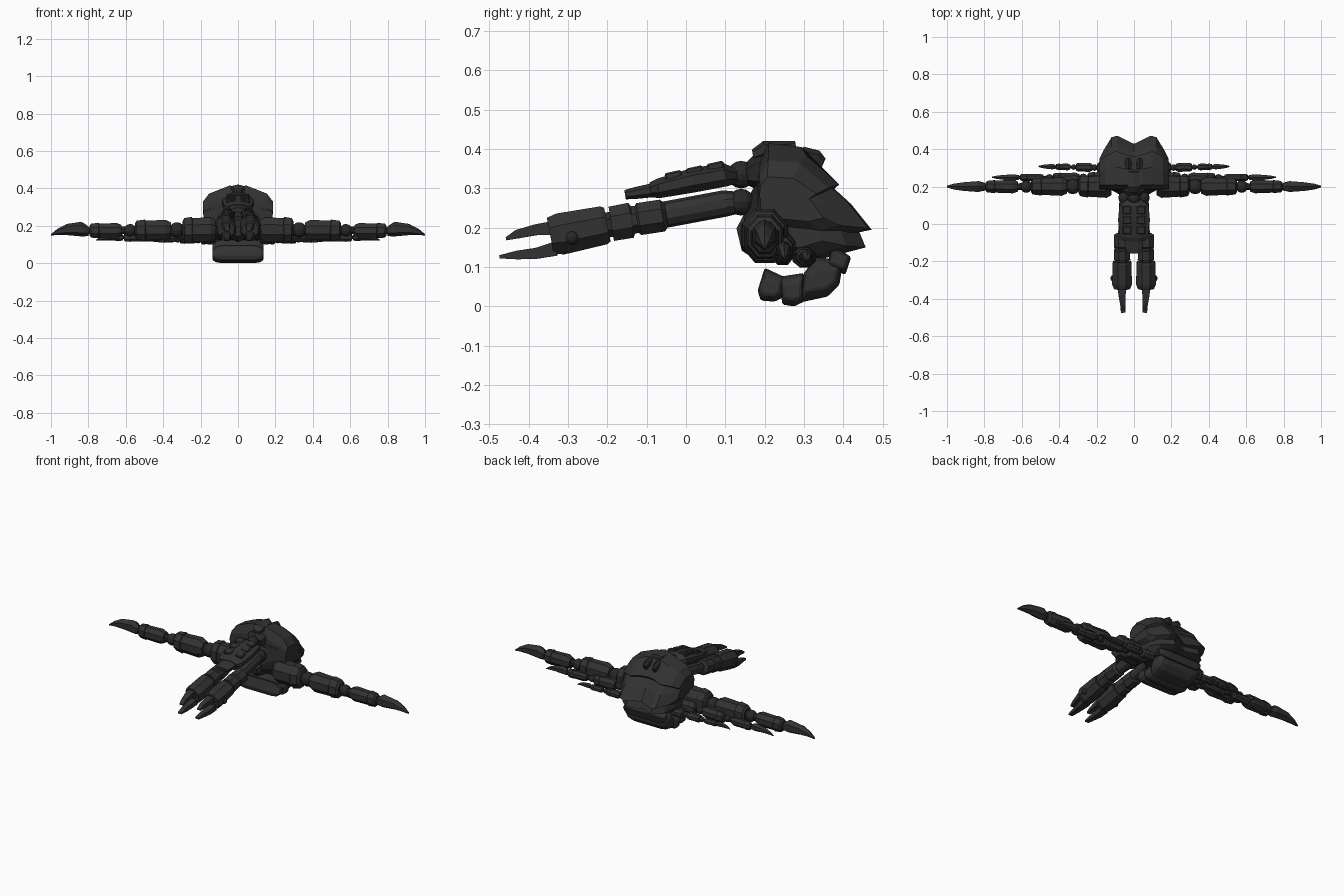
import bpy, bmesh, math
from mathutils import Vector

cube = bpy.data.objects.get("Cube")
if cube:
    bpy.data.objects.remove(cube, do_unlink=True)


def material(name, colour):
    m = bpy.data.materials.new(name)
    m.use_nodes = True
    m.diffuse_color = colour
    m.node_tree.nodes["Principled BSDF"].inputs["Base Color"].default_value = colour
    return m


ARMOUR = material("charcoal armour", (0.032, 0.032, 0.033, 1))
JOINT = material("black joint", (0.021, 0.021, 0.023, 1))


def finish(name, bm, mat, bevel=0):
    bmesh.ops.recalc_face_normals(bm, faces=bm.faces)
    me = bpy.data.meshes.new(name)
    bm.to_mesh(me)
    bm.free()
    me.materials.append(mat)
    ob = bpy.data.objects.new(name, me)
    bpy.context.collection.objects.link(ob)
    if bevel:
        mod = ob.modifiers.new("edge bevel", "BEVEL")
        mod.width, mod.segments = bevel, 1
    return ob


def skin(bm, rings):
    """Bridge equal rings of points and cap both ends."""
    rows = [[bm.verts.new(p) for p in ring] for ring in rings]
    n = len(rows[0])
    for a, b in zip(rows, rows[1:]):
        for i in range(n):
            j = (i + 1) % n
            bm.faces.new((a[i], a[j], b[j], b[i]))
    bm.faces.new(rows[0])
    bm.faces.new(rows[-1])


def tube(name, stations, sides=8, mat=ARMOUR):
    """Loft an elliptical section through (centre, half width, half height)."""
    pts = [Vector(s[0]) for s in stations]
    d = (pts[-1] - pts[0]).normalized()
    side = d.cross(Vector((0, 0, 1))).normalized()
    up = side.cross(d)
    k = 1 / math.cos(math.pi / sides)
    angles = [2 * math.pi * (i + 0.5) / sides for i in range(sides)]
    bm = bmesh.new()
    skin(bm, [[p + side * (w * k * math.cos(a)) + up * (h * k * math.sin(a)) for a in angles]
              for p, (_, w, h) in zip(pts, stations)])
    return finish(name, bm, mat)


def ball(name, loc, r, mat=JOINT):
    bm = bmesh.new()
    bmesh.ops.create_uvsphere(bm, u_segments=12, v_segments=8, radius=r)
    bmesh.ops.translate(bm, verts=bm.verts, vec=loc)
    return finish(name, bm, mat)


def shell(name, profile, stations, pivot, mat=ARMOUR, bevel=0):
    """Side profile lofted across x, scaled at each (x, y scale, z scale)."""
    full = [(-x, a, b) for x, a, b in reversed(stations) if x > 0] + stations
    py, pz = pivot
    bm = bmesh.new()
    skin(bm, [[(x, py + (y - py) * a, pz + (z - pz) * b) for y, z in profile]
              for x, a, b in full])
    return finish(name, bm, mat, bevel)


def box(name, loc, size, tilt=0, mat=ARMOUR, bevel=0.004):
    bm = bmesh.new()
    bmesh.ops.create_cube(bm, size=1)
    bmesh.ops.scale(bm, verts=bm.verts, vec=size)
    ob = finish(name, bm, mat, bevel)
    ob.location, ob.rotation_euler.x = loc, tilt
    return ob


# Overlapping back plates, notched along the middle at the rear
shell("upper_back_plate",
      [(0.18, 0.30), (0.185, 0.36), (0.21, 0.415), (0.305, 0.405), (0.39, 0.318),
       (0.36, 0.29), (0.22, 0.26)],
      [(0, 0.84, 0.96), (0.045, 0.9, 1), (0.1, 1, 0.86), (0.155, 0.85, 0.72), (0.187, 0.7, 0.45)],
      (0.2, 0.26))
shell("middle_back_plate",
      [(0.18, 0.20), (0.18, 0.32), (0.36, 0.315), (0.42, 0.26), (0.472, 0.195), (0.40, 0.18)],
      [(0, 0.84, 1), (0.09, 1, 1), (0.12, 0.97, 0.95), (0.165, 0.7, 0.85), (0.185, 0.55, 0.6)],
      (0.2, 0.27))
shell("lower_back_plate",
      [(0.21, 0.15), (0.21, 0.24), (0.43, 0.215), (0.457, 0.15), (0.35, 0.122)],
      [(0, 0.88, 1), (0.085, 1, 1), (0.14, 0.8, 0.9), (0.165, 0.55, 0.6)],
      (0.21, 0.19))

# Dark body core with a face set between the legs
tube("body_core", [((0, 0.15, 0.20), 0.06, 0.05), ((0, 0.19, 0.22), 0.13, 0.09),
                   ((0, 0.32, 0.22), 0.13, 0.09)], 10, JOINT)
tube("face_mask", [((0, 0.135, 0.17), 0.03, 0.025), ((0, 0.17, 0.18), 0.06, 0.06),
                   ((0, 0.22, 0.19), 0.07, 0.07)], 6)
tube("neck_collar", [((0, 0.155, 0.335), 0.04, 0.025), ((0, 0.18, 0.34), 0.055, 0.04),
                     ((0, 0.25, 0.35), 0.055, 0.045)], 6, JOINT)
tube("top_hatch", [((0, 0.17, 0.385), 0.02, 0.012), ((0, 0.2, 0.40), 0.035, 0.018),
                   ((0, 0.28, 0.405), 0.03, 0.014)], 6)
for x in (-0.03, 0.03):
    tube("right_vent" if x < 0 else "left_vent",
         [((x, 0.29, 0.385), 0.014, 0.02), ((x, 0.33, 0.375), 0.016, 0.02),
          ((x, 0.348, 0.36), 0.01, 0.015)], 6, JOINT)

# Abdomen curled forward beneath the body
WIDE = [(0, 1, 1), (0.09, 1, 1), (0.12, 0.92, 0.85), (0.136, 0.7, 0.5)]
for label, prof in (
        ("root", [(0.37, 0.16), (0.42, 0.125), (0.405, 0.08), (0.36, 0.10)]),
        ("rear", [(0.30, 0.085), (0.33, 0.125), (0.40, 0.118), (0.39, 0.055), (0.36, 0.025), (0.29, 0.01)]),
        ("middle", [(0.235, 0.075), (0.30, 0.085), (0.30, 0.012), (0.275, 0), (0.245, 0.005)]),
        ("tip", [(0.20, 0.098), (0.25, 0.075), (0.245, 0.022), (0.225, 0.012), (0.19, 0.015), (0.182, 0.04)])):
    c = (sum(p[0] for p in prof) / len(prof), sum(p[1] for p in prof) / len(prof))
    shell("abdomen_" + label, prof, WIDE, c, bevel=0.004)


def leg(name, s, length, root, tip, w, h):
    """Armoured sideways leg: three plated segments, ball joints, curved blade."""
    def at(t, dz=0):
        return (s * (0.12 + (length - 0.12) * t), root[0] + (tip[0] - root[0]) * t,
                root[1] + (tip[1] - root[1]) * t + dz)

    for i, (a, b, k) in enumerate(((0, 0.2, 1), (0.27, 0.49, 0.82), (0.57, 0.765, 0.6))):
        d = b - a
        tube(f"{name}_segment_{i + 1}",
             [(at(a), w * k * 0.75, h * k * 0.7), (at(a + d * 0.15), w * k, h * k * 0.95),
              (at(a + d * 0.7), w * k * 0.9, h * k * 0.9),
              (at(a + d * 0.72), w * k * 0.97, h * k), (at(a + d * 0.95), w * k * 0.85, h * k * 0.9),
              (at(b), w * k * 0.6, h * k * 0.65)])
        tube(f"{name}_link_{i + 1}", [(at(b - 0.02), w * k * 0.4, h * k * 0.4),
                                      (at(b + 0.1), w * k * 0.35, h * k * 0.35)], 8, JOINT)
        ball(f"{name}_joint_{i + 1}", at(b + 0.035 * k), min(w, h) * k * 0.68)
    tube(name + "_blade", [(at(0.775), w * 0.35, h * 0.35), (at(0.81, h * 0.12), w * 0.48, h * 0.5),
                           (at(0.9, h * 0.1), w * 0.38, h * 0.38),
                           (at(0.96, -h * 0.08), w * 0.25, h * 0.2), (at(1, -h * 0.3), w * 0.08, h * 0.04)], 6)


def arm(name, s):
    """Forward arm: round upper part, two plated blocks and a two-pronged claw."""
    x = 0.064 * s
    ball(name + "_shoulder", (0.05 * s, 0.14, 0.265), 0.034)
    tube(name + "_upper", [((0.05 * s, 0.14, 0.265), 0.025, 0.025), ((0.05 * s, 0.1, 0.262), 0.03, 0.032),
                           ((0.055 * s, -0.06, 0.232), 0.03, 0.032)], 10)
    tube(name + "_elbow", [((x, -0.05, 0.232), 0.026, 0.03), ((x, -0.06, 0.231), 0.042, 0.041),
                           ((x, -0.12, 0.222), 0.044, 0.041), ((x, -0.125, 0.221), 0.039, 0.035),
                           ((x, -0.135, 0.22), 0.039, 0.035), ((x, -0.14, 0.219), 0.042, 0.045),
                           ((x, -0.19, 0.21), 0.044, 0.044)])
    tube(name + "_wrist", [((x, -0.18, 0.21), 0.03, 0.032), ((x, -0.22, 0.204), 0.03, 0.032)], 8, JOINT)
    tube(name + "_palm", [((x, -0.2, 0.208), 0.046, 0.044), ((x, -0.21, 0.206), 0.05, 0.049),
                          ((x, -0.32, 0.184), 0.053, 0.053), ((x, -0.345, 0.18), 0.042, 0.046)])
    ball(name + "_pivot", (0.108 * s, -0.29, 0.175), 0.018)
    for label, z0, z1, z2 in (("upper", 0.2, 0.195, 0.172), ("lower", 0.147, 0.135, 0.126)):
        tube(f"{name}_{label}_prong", [((x, -0.33, z0), 0.024, 0.018), ((x, -0.38, z1), 0.019, 0.014),
                                       ((0.06 * s, -0.43, (z1 + z2) / 2), 0.014, 0.011),
                                       ((0.058 * s, -0.474 if label == "lower" else -0.457, z2), 0.012, 0.004)], 4)


for side, s in (("left", 1), ("right", -1)):
    leg(side + "_front_leg", s, 1.0, (0.2, 0.18), (0.2, 0.172), 0.06, 0.069)
    leg(side + "_middle_leg", s, 0.76, (0.245, 0.15), (0.25, 0.135), 0.034, 0.042)
    leg(side + "_rear_leg", s, 0.51, (0.3, 0.125), (0.308, 0.125), 0.03, 0.026)
    arm(side + "_arm", s)

# Forward head mounted over the arms
ball("head_joint", (0, 0.14, 0.335), 0.035)
tube("head", [((0, 0.13, 0.332), 0.04, 0.018), ((0, 0.1, 0.335), 0.078, 0.03),
              ((0, 0.02, 0.321), 0.085, 0.031), ((0, -0.07, 0.3), 0.075, 0.025),
              ((0, -0.09, 0.296), 0.055, 0.019)])
tube("snout", [((0, -0.08, 0.296), 0.05, 0.018), ((0, -0.13, 0.288), 0.045, 0.015),
               ((0, -0.155, 0.284), 0.035, 0.012)])
for i, y in enumerate((0.075, 0.022, -0.032)):
    for s in (-1, 1):
        box(f"{'left' if s > 0 else 'right'}_head_plate_{i + 1}",
            (0.038 * s, y, 0.34 + y * 0.22), (0.045, 0.043, 0.02), 0.22)
